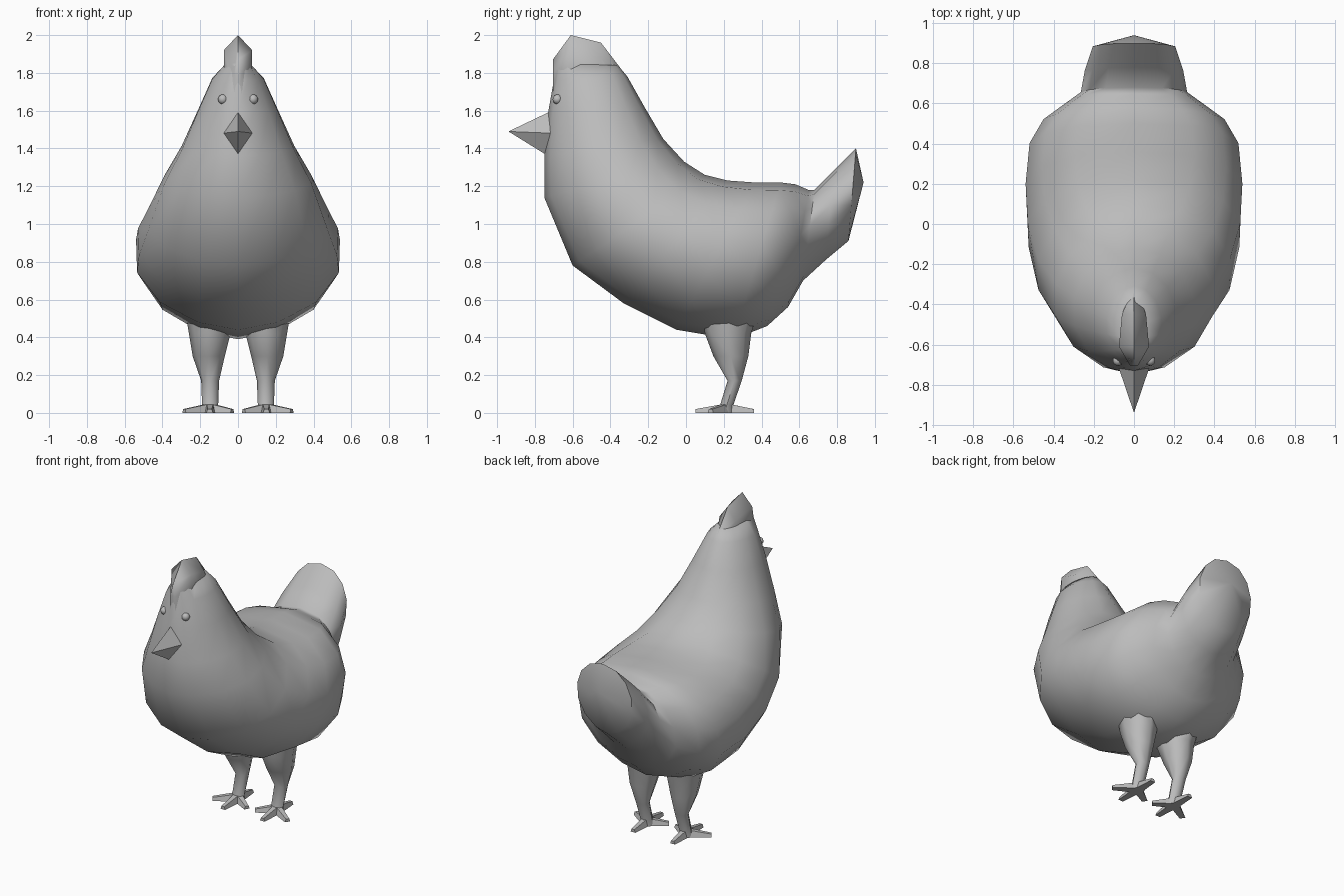
import bpy, bmesh, math
from mathutils import Vector

cube = bpy.data.objects.get("Cube")
if cube:
    bpy.data.objects.remove(cube, do_unlink=True)

grey = bpy.data.materials.new("plain_grey")
grey.use_nodes = True
grey.diffuse_color = (0.5, 0.5, 0.5, 1)
grey.node_tree.nodes["Principled BSDF"].inputs["Base Color"].default_value = (0.5, 0.5, 0.5, 1)


def finish(name, bm, angle=50):
    """Turn a bmesh into a shaded, coloured object."""
    bmesh.ops.recalc_face_normals(bm, faces=bm.faces)
    mesh = bpy.data.meshes.new(name)
    bm.to_mesh(mesh)
    bm.free()
    mesh.materials.append(grey)
    obj = bpy.data.objects.new(name, mesh)
    bpy.context.collection.objects.link(obj)
    bpy.ops.object.select_all(action='DESELECT')
    obj.select_set(True)
    bpy.context.view_layer.objects.active = obj
    if angle:
        bpy.ops.object.shade_smooth_by_angle(angle=math.radians(angle))
    return obj


def loft(name, rings, tip=None, angle=50):
    """Skin a list of point rings, closing the end flat or on a tip point."""
    bm = bmesh.new()
    loops = [[bm.verts.new(p) for p in ring] for ring in rings]
    n = len(loops[0])
    for a, b in zip(loops, loops[1:]):
        for i in range(n):
            j = (i + 1) % n
            bm.faces.new((a[i], a[j], b[j], b[i]))
    bm.faces.new(loops[0])
    if tip:
        end = bm.verts.new(tip)
        for i in range(n):
            bm.faces.new((loops[-1][i], loops[-1][(i + 1) % n], end))
    else:
        bm.faces.new(loops[-1])
    return finish(name, bm, angle)


def spine_ring(top, low, width, top_shape=1.0, low_shape=1.15, sides=14):
    """Slanted ring between a back point and a belly point (y, z)."""
    top, low = Vector((0, *top)), Vector((0, *low))
    mid, half = (top + low) / 2, (top - low) / 2
    ring = []
    for i in range(sides):
        a = 2 * math.pi * i / sides
        s, c = math.sin(a), math.cos(a)
        x = math.copysign(abs(s) ** (top_shape if c > 0 else low_shape), s) * width
        ring.append(mid + half * c + Vector((x, 0, 0)))
    return ring


# Body: head, neck, trunk and tail in one skin
body = [
    ((-0.36, 1.84), (-0.69, 1.85), 0.07),
    ((-0.31, 1.78), (-0.70, 1.76), 0.14),
    ((-0.22, 1.62), (-0.73, 1.59), 0.215),
    ((-0.12, 1.45), (-0.75, 1.36), 0.305),
    ((-0.01, 1.33), (-0.75, 1.14), 0.40),
    ((0.10, 1.26), (-0.60, 0.78), 0.49, 0.9),
    ((0.22, 1.23), (-0.33, 0.58), 0.54, 0.8),
    ((0.36, 1.22), (-0.05, 0.44), 0.55, 0.75),
    ((0.50, 1.22), (0.25, 0.39), 0.53, 0.75),
    ((0.58, 1.21), (0.43, 0.46), 0.46, 0.8),
    ((0.65, 1.18), (0.54, 0.56), 0.34, 0.8),
    ((0.68, 1.18), (0.62, 0.70), 0.27, 0.8),
    ((0.78, 1.28), (0.74, 0.81), 0.25, 0.8),
    ((0.90, 1.40), (0.86, 0.91), 0.21, 0.9),
]
loft("body", [spine_ring(*r) for r in body], tip=(0, 0.94, 1.22))

# Comb: slim ridge along the crown
comb = [(-0.705, 1.87, 0.02), (-0.61, 2.0, 0.075), (-0.45, 1.96, 0.06), (-0.32, 1.79, 0.01)]
loft("comb", [[(0, y, z), (w, y, z - 0.08), (w, y, z - 0.18),
               (0, y + 0.01, z - 0.22), (-w, y, z - 0.18), (-w, y, z - 0.08)]
              for y, z, w in comb], angle=60)

# Beak: four-sided spike
loft("beak", [[(0, -0.71, 1.60), (0.085, -0.69, 1.48), (0, -0.73, 1.36), (-0.085, -0.69, 1.48)]],
     tip=(0, -0.94, 1.49), angle=0)

# Legs: (height, front y, back y, inner x, outer x)
leg = [(0.60, 0.08, 0.40, 0.04, 0.29), (0.42, 0.10, 0.345, 0.04, 0.26),
       (0.30, 0.145, 0.33, 0.07, 0.24), (0.17, 0.22, 0.295, 0.10, 0.195),
       (0.04, 0.18, 0.25, 0.105, 0.19), (0.0, 0.18, 0.25, 0.105, 0.19)]
toes = [(0.15, 0.05), (0.03, 0.14), (0.285, 0.13), (0.15, 0.36)]

for side, sign in (("left", 1), ("right", -1)):
    # Eye
    bm = bmesh.new()
    bmesh.ops.create_uvsphere(bm, u_segments=12, v_segments=8, radius=0.026)
    bmesh.ops.translate(bm, verts=bm.verts, vec=(sign * 0.08, -0.68, 1.66))
    finish(side + "_eye", bm, 60)

    rings = []
    for z, y0, y1, x0, x1 in leg:
        ring = []
        for i in range(8):
            a = math.pi * i / 4
            ring.append((sign * ((x0 + x1) / 2 + (x1 - x0) / 2 * math.cos(a)),
                         (y0 + y1) / 2 + (y1 - y0) / 2 * math.sin(a), z))
        rings.append(ring)
    loft(side + "_leg", rings)

    # Toes: tapered wedges spreading from the ankle
    for k, (tx, ty) in enumerate(toes):
        root, end = Vector((sign * 0.148, 0.215, 0)), Vector((sign * tx, ty, 0))
        across = (end - root).normalized().cross(Vector((0, 0, 1)))
        section = []
        for p, w, h in ((root, 0.03, 0.05), (end, 0.018, 0.02)):
            up = Vector((0, 0, h))
            section.append([p + across * w, p + across * w * 0.6 + up,
                            p - across * w * 0.6 + up, p - across * w])
        loft(f"{side}_toe_{k + 1}", section, angle=30)
